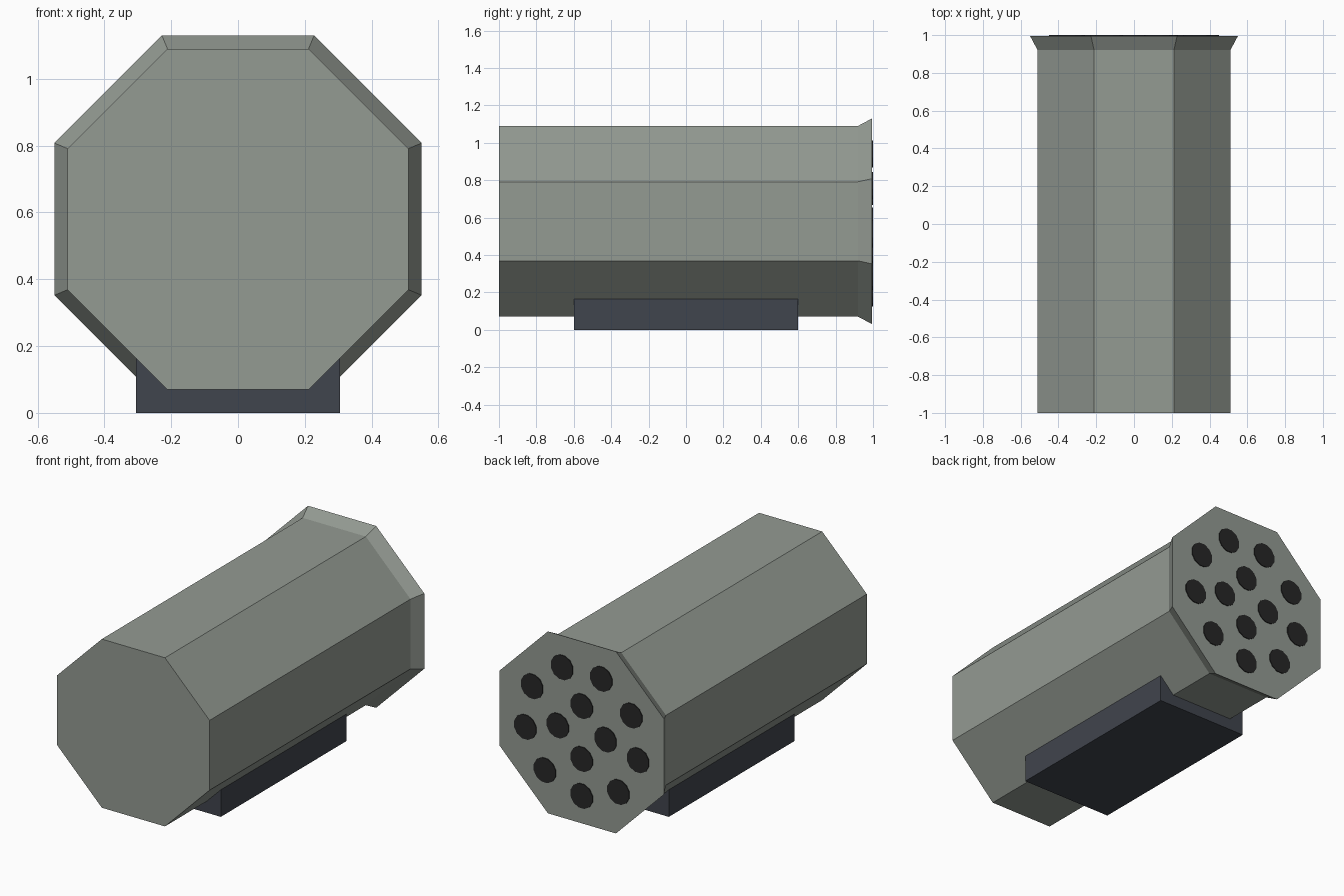
import bpy
import bmesh
from math import cos, sin, pi, radians

if "Cube" in bpy.data.objects:
    bpy.data.objects.remove(bpy.data.objects["Cube"], do_unlink=True)

AXIS_Z = 0.58  # height of the pod's long axis


def material(name, rgb):
    mat = bpy.data.materials.new(name)
    mat.use_nodes = True
    colour = (*rgb, 1.0)
    mat.diffuse_color = colour
    mat.node_tree.nodes["Principled BSDF"].inputs["Base Color"].default_value = colour
    return mat


def loft(name, sides, rings, mat, x=0.0, z=AXIS_Z):
    """Closed prism along y; rings are (y, distance from axis to flat side)."""
    bm = bmesh.new()
    loops = []
    for y, apothem in rings:
        r = apothem / cos(pi / sides)
        angles = [2 * pi * (i + 0.5) / sides for i in range(sides)]
        loops.append([bm.verts.new((x + r * cos(a), y, z + r * sin(a))) for a in angles])
    for near, far in zip(loops, loops[1:]):
        for i in range(sides):
            j = (i + 1) % sides
            bm.faces.new((near[i], near[j], far[j], far[i]))
    bm.faces.new(loops[0])
    bm.faces.new(loops[-1])
    bmesh.ops.recalc_face_normals(bm, faces=bm.faces)
    mesh = bpy.data.meshes.new(name)
    bm.to_mesh(mesh)
    bm.free()
    mesh.materials.append(mat)
    obj = bpy.data.objects.new(name, mesh)
    bpy.context.collection.objects.link(obj)
    return obj


green = material("grey green paint", (0.295, 0.325, 0.29))
slate = material("dark slate metal", (0.051, 0.058, 0.074))
black = material("tube black", (0.02, 0.02, 0.02))

# Octagonal pod with a flared rim at the back
loft("pod_body", 8, [(-1.0, 0.51), (0.92, 0.51), (0.995, 0.55)], green)

# Mounting block below the pod
bpy.ops.mesh.primitive_cube_add(size=1, location=(0, 0, 0.0825))
block = bpy.context.object
block.name = "mounting_block"
block.scale = (0.61, 1.2, 0.165)
bpy.ops.object.transform_apply(location=False, rotation=False, scale=True)
block.data.materials.append(slate)

# Tube mouths: an outer ring of nine and an inner ring of four
for ring, count, radius in (("outer", 9, 0.383), ("inner", 4, 0.16)):
    for i in range(count):
        a = radians(-90) + 2 * pi * i / count
        loft(f"tube_mouth_{ring}_{i + 1}", 12, [(0.993, 0.073), (1.0, 0.073)], black,
             x=radius * cos(a), z=AXIS_Z + radius * sin(a))
